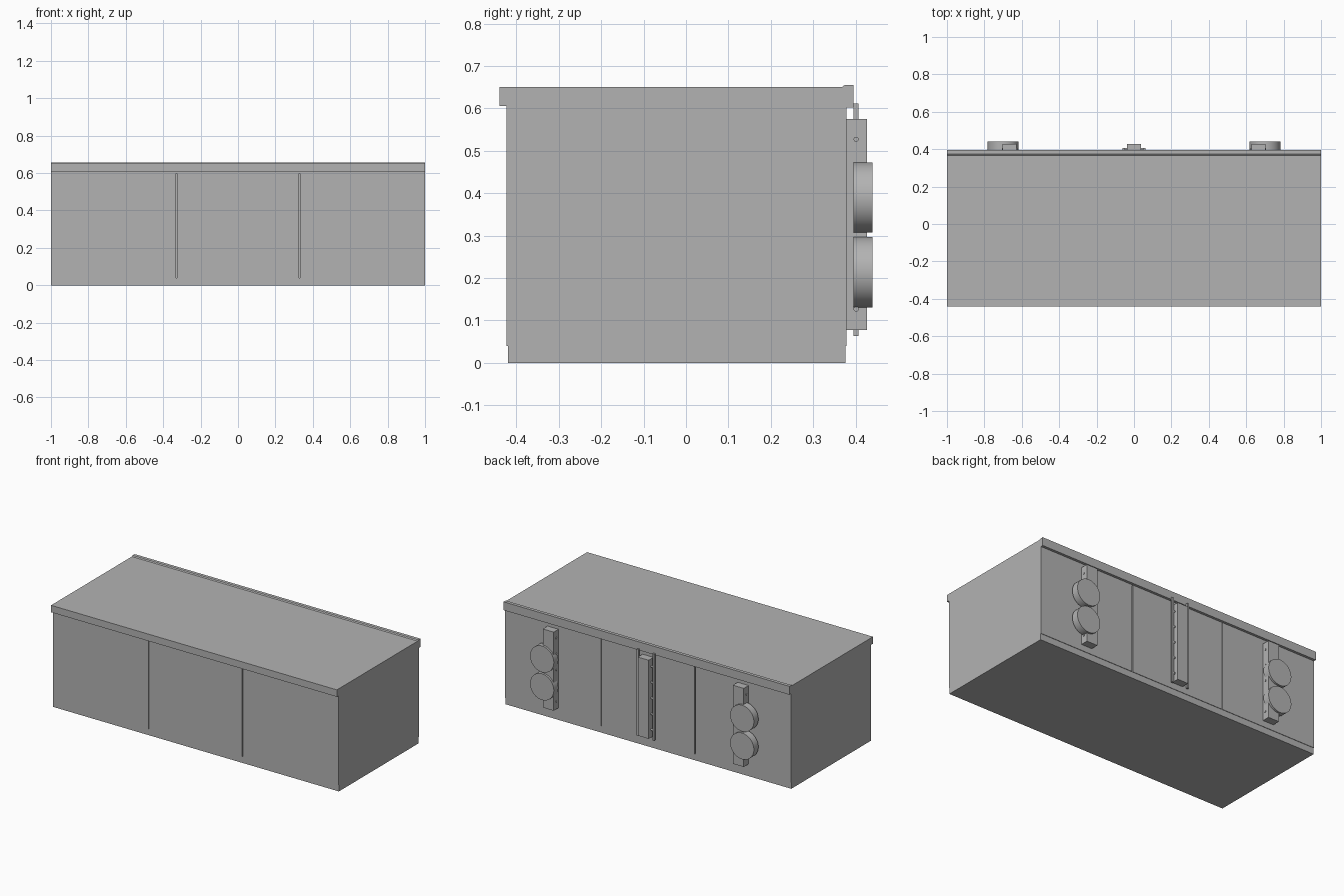
import bpy
import math

cube = bpy.data.objects.get("Cube")
if cube:
    bpy.data.objects.remove(cube, do_unlink=True)

grey = bpy.data.materials.new("plain_grey")
grey.use_nodes = True
grey.diffuse_color = (0.45, 0.45, 0.45, 1)
grey.node_tree.nodes["Principled BSDF"].inputs["Base Color"].default_value = grey.diffuse_color


def box(name, x, y, z):
    """Box from (low, high) ranges on each axis."""
    ranges = (x, y, z)
    bpy.ops.mesh.primitive_cube_add(size=1, location=[sum(r) / 2 for r in ranges])
    ob = bpy.context.object
    ob.name = name
    ob.scale = [r[1] - r[0] for r in ranges]
    bpy.ops.object.transform_apply(location=False, rotation=False, scale=True)
    ob.data.materials.append(grey)
    return ob


def cylinder(name, loc, radius, depth, rot, sides):
    bpy.ops.mesh.primitive_cylinder_add(vertices=sides, radius=radius, depth=depth,
                                        location=loc, rotation=rot)
    ob = bpy.context.object
    ob.name = name
    bpy.ops.object.shade_smooth_by_angle(angle=math.radians(40))
    ob.data.materials.append(grey)
    return ob


def extrude_profile(name, points):
    """Extrude a (y, z) outline along the full width."""
    n = len(points)
    verts = [(x, y, z) for x in (-1, 1) for y, z in points]
    faces = [tuple(reversed(range(n))), tuple(range(n, 2 * n))]
    faces += [(i, (i + 1) % n, n + (i + 1) % n, n + i) for i in range(n)]
    mesh = bpy.data.meshes.new(name)
    mesh.from_pydata(verts, [], faces)
    mesh.materials.append(grey)
    ob = bpy.data.objects.new(name, mesh)
    bpy.context.collection.objects.link(ob)
    return ob


# Cabinet body: plinth with slightly proud panels front and back
body = extrude_profile("cabinet_body", [
    (-0.42, 0), (0.376, 0), (0.376, 0.04), (0.379, 0.04),
    (0.379, 0.602), (-0.423, 0.602), (-0.423, 0.04), (-0.42, 0.04)])

# Panel seams cut into both long faces
for x in (-0.328, 0.328):
    for y in (-0.423, 0.379):
        cutter = box("seam_cutter", (x - 0.003, x + 0.003), (y - 0.02, y + 0.02), (0.04, 0.598))
        cutter.hide_render = True
        cutter.hide_viewport = True
        cutter.display_type = 'WIRE'
        cut = body.modifiers.new("seam", 'BOOLEAN')
        cut.operation = 'DIFFERENCE'
        cut.solver = 'EXACT'
        cut.object = cutter

# Counter top with raised rear lip
extrude_profile("counter_top", [
    (-0.44, 0.606), (-0.423, 0.606), (-0.423, 0.602), (0.395, 0.602),
    (0.395, 0.655), (0.374, 0.655), (0.367, 0.65), (-0.44, 0.65)])


def upright(name, x):
    """Upright bar with small studs along both sides."""
    box(name, (x - 0.038, x + 0.038), (0.379, 0.427), (0.078, 0.575))
    reach = 0.05 if x == 0 else 0.042
    for i in range(5):
        cylinder(name + "_stud", (x, 0.401, 0.127 + i * 0.1), 0.006, 2 * reach,
                 (0, math.pi / 2, 0), 12)


# Side uprights, each carrying two round discs
for side, s in (("left", 1), ("right", -1)):
    upright(side + "_upright", s * 0.665)
    for place, z in (("lower", 0.214), ("upper", 0.39)):
        cylinder(f"{side}_{place}_disc", (s * 0.7, 0.4175, z), 0.083, 0.045,
                 (math.pi / 2, 0, 0), 64)

# Middle upright with a thin rail on each side
upright("middle_upright", 0)
for side, s in (("left", 1), ("right", -1)):
    box(side + "_rail", sorted((s * 0.049, s * 0.062)), (0.395, 0.407), (0.064, 0.612))
